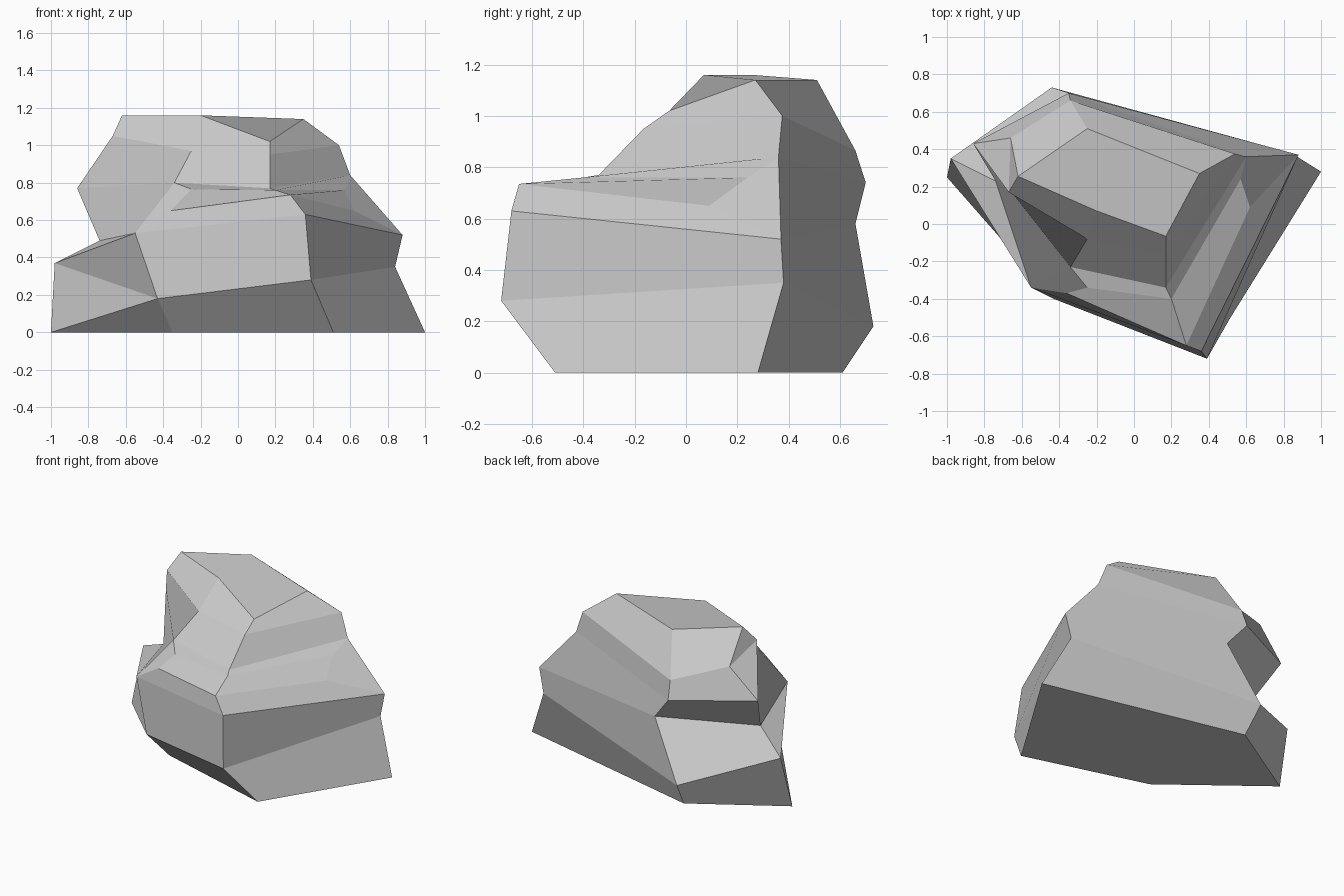
import bpy
import bmesh
from mathutils import Vector

# Remove the default object
default = bpy.data.objects.get("Cube")
if default:
    bpy.data.objects.remove(default, do_unlink=True)


def flat_material(name, colour):
    """One plain matte material."""
    material = bpy.data.materials.new(name)
    material.use_nodes = True
    material.diffuse_color = colour
    shader = material.node_tree.nodes["Principled BSDF"]
    shader.inputs["Base Color"].default_value = colour
    shader.inputs["Roughness"].default_value = .9
    return material


# Cross-sections of the boulder, each with corners in the order
# left, front left, front right, right, back
foot = [(-1, .25, 0), (-.35, -.26, 0), (.51, -.51, 0), (1, .28, 0), (-.41, .61, 0)]
belly = [(-.98, .35, .37), (-.43, -.4, .18), (.39, -.72, .28), (.84, .38, .35), (-.44, .73, .18)]
shoulder = [(-.74, .23, .49), (-.55, -.34, .53), (.36, -.68, .63), (.88, .37, .52), (-.22, .66, .58)]
neck = [(-.86, .43, .77), (-.34, -.23, .8), (.17, -.34, .77), (.6, .36, .84), (-.35, .7, .74)]
crown = [(-.66, .46, .97), (-.25, -.08, .97), (.17, -.165, .95), (.54, .375, 1), (-.34, .66, .865)]
summit = [(-.62, .255, 1.16), (-.2, .07, 1.16), (.17, -.065, 1.02), (.35, .27, 1.14), (-.25, .51, 1.14)]

# Ledge that runs only around the front left, front right and right corners
ledge_outer = [(-.36, -.37, .65), (.28, -.65, .735), (.62, .09, .65)]
ledge_inner = [(-.25, -.34, .765), (.2, -.4, .76), (.57, .24, .76)]

# Extra corner on the left cheek of the crown
cheek = (-.67, .17, 1.05)

bm = bmesh.new()
shared = {}


def corner(point):
    """Return the one vertex at this point."""
    if point not in shared:
        shared[point] = bm.verts.new(Vector(point))
    return shared[point]


def add_face(*points):
    """Make a face, dropping repeated corners."""
    corners = list(dict.fromkeys(corner(p) for p in points))
    if len(corners) > 2:
        return bm.faces.new(corners)


def join(lower, upper, sides, creased=()):
    """Wall between two sections, creased sides being split diagonally."""
    count = len(lower)
    for side in sides:
        following = (side + 1) % count
        a, b = lower[side], lower[following]
        c, d = upper[following], upper[side]
        if side in creased:
            add_face(a, b, c)
            add_face(a, c, d)
        else:
            add_face(a, b, c, d)


def with_cheek(section, point=None):
    """Insert the cheek corner after the left corner."""
    return [section[0], point or section[0], *section[1:]]


# Lower slab, with a diagonal crease on its left front
every_side = range(len(foot))
join(foot, belly, every_side, creased=[0])
join(belly, shoulder, every_side, creased=[0])

# Waist: left and back walls, then the stepped ledge across the front
join(shoulder, neck, [0, 3, 4])
steps = [shoulder[1:4], ledge_outer, ledge_inner, neck[1:4]]
for lower_step, upper_step in zip(steps, steps[1:]):
    join(lower_step, upper_step, range(2))
for end in (0, -1):
    add_face(*[step[end] for step in steps])

# Upper block
upper_sections = [with_cheek(neck), with_cheek(crown, cheek), with_cheek(summit)]
for lower, upper in zip(upper_sections, upper_sections[1:]):
    join(lower, upper, range(len(lower)))

# Closed underside and top
add_face(*reversed(foot))
add_face(*summit)
bmesh.ops.recalc_face_normals(bm, faces=bm.faces)

# Boulder object with flat faces
mesh = bpy.data.meshes.new("boulder")
bm.to_mesh(mesh)
bm.free()
mesh.materials.append(flat_material("stone grey", (.6, .6, .6, 1)))
boulder = bpy.data.objects.new("boulder", mesh)
bpy.context.collection.objects.link(boulder)
